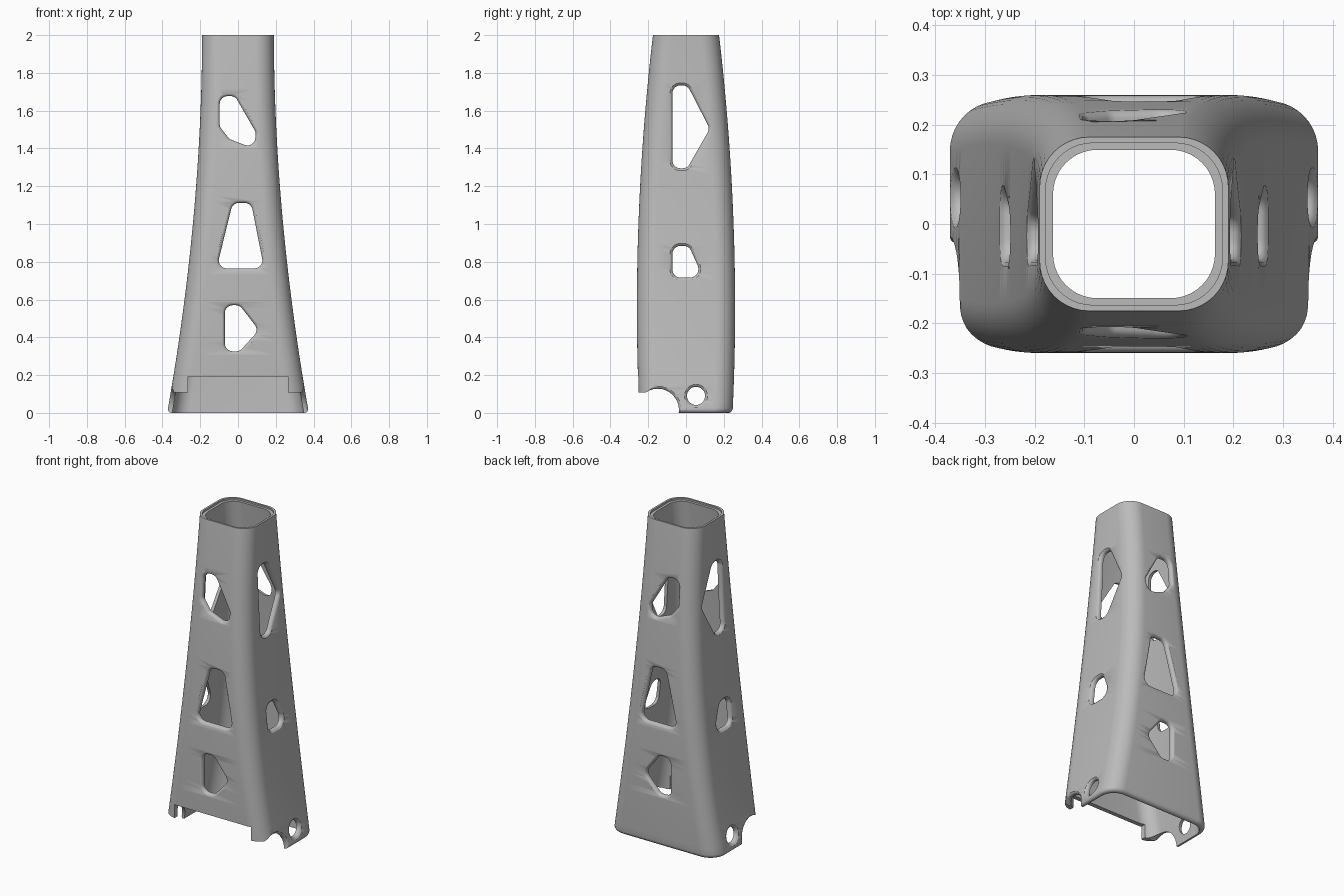
import bpy, bmesh, math

if "Cube" in bpy.data.objects:
    bpy.data.objects.remove(bpy.data.objects["Cube"])

HEIGHT, WALL, CORNER = 2.0, 0.027, 0.1


def half_x(z):
    t = min(max(1 - z / HEIGHT, 0), 1)
    return 0.19 + 0.185 * t ** 1.92


def half_y(z):
    if z < 0.55:
        return 0.26 - 0.045 * (0.55 - z) ** 2
    return 0.26 - 0.085 * ((z - 0.55) / 1.45) ** 2


def hull(centres, r, steps=8):
    """Counter-clockwise outline of a convex polygon swollen by radius r."""
    n, pts = len(centres), []
    if n == 1:
        angles = [math.tau * k / 32 for k in range(32)]
        return [(centres[0][0] + r * math.cos(a), centres[0][1] + r * math.sin(a))
                for a in angles]
    for i, (u, v) in enumerate(centres):
        pu, pv = centres[i - 1]
        nu, nv = centres[(i + 1) % n]
        a = math.atan2(v - pv, u - pu) - math.pi / 2
        b = math.atan2(nv - v, nu - u) - math.pi / 2
        turn = (b - a) % math.tau
        pts += [(u + r * math.cos(a + turn * k / steps),
                 v + r * math.sin(a + turn * k / steps)) for k in range(steps + 1)]
    return pts


def loft(name, rings, closed):
    """Bridge equal rings of points; closed joins last to first, else caps the ends."""
    bm = bmesh.new()
    loops = [[bm.verts.new(p) for p in ring] for ring in rings]
    n = len(loops[0])
    pairs = list(zip(loops, loops[1:]))
    if closed:
        pairs.append((loops[-1], loops[0]))
    else:
        bm.faces.new(loops[0])
        bm.faces.new(loops[-1])
    for a, b in pairs:
        for i in range(n):
            j = (i + 1) % n
            bm.faces.new((a[i], a[j], b[j], b[i]))
    bmesh.ops.recalc_face_normals(bm, faces=bm.faces)
    mesh = bpy.data.meshes.new(name)
    bm.to_mesh(mesh)
    bm.free()
    obj = bpy.data.objects.new(name, mesh)
    bpy.context.collection.objects.link(obj)
    return obj


def section(z, inset):
    """Rounded rectangular cross-section of the tower."""
    r = CORNER - 0.4 * inset
    cx, cy = half_x(z) - inset - r, half_y(z) - inset - r
    return [(x, y, z) for x, y in
            hull([(-cx, -cy), (cx, -cy), (cx, cy), (-cx, cy)], r, 10)]


# Hollow flared body: rounded foot, outer wall, stepped rim, inner wall
COUNT = 56
heights = [0.025 + (HEIGHT - 0.025) * k / COUNT for k in range(COUNT + 1)]
foot = [section(0.025 * (1 - math.cos(a)), 0.02 * (1 - math.sin(a)))
        for a in (0, 0.4, 0.8, 1.2)]
outer = [section(z, 0) for z in heights]
rim = [section(HEIGHT, 0.012), section(HEIGHT - 0.012, 0.012),
       section(HEIGHT - 0.012, WALL)]
inner = [section(z, WALL) for z in reversed(heights[:-1])] + [section(0, WALL)]
body = loft("tower_shell", foot + outer + rim + inner, True)


def cut(cutter):
    mod = body.modifiers.new("cut", "BOOLEAN")
    mod.operation = "DIFFERENCE"
    mod.solver = "EXACT"
    mod.object = cutter
    cutter.hide_render = True
    bpy.context.view_layer.objects.active = body
    bpy.ops.object.modifier_apply(modifier=mod.name)
    bpy.data.objects.remove(cutter)


def window(centres, r, axis):
    """Opening straight through both walls, its rim rounded at the outer skin."""
    lip = [(0.02, 0.035), (0, 0.013), (-0.004, 0.006), (-0.009, 0.002), (-0.015, 0)]
    half = half_y if axis == "y" else half_x
    rings = []
    for side, steps in ((-1, lip), (1, lip[::-1])):
        for depth, grow in steps:
            ring = []
            for u, z in hull(centres, r + grow):
                d = side * (half(z) + depth)
                ring.append((u, d, z) if axis == "y" else (d, u, z))
            rings.append(ring)
    cut(loft("window_cutter", rings, False))


def box(x0, x1, y0, y1, z0, z1):
    base = [(x0, y0), (x1, y0), (x1, y1), (x0, y1)]
    cut(loft("box_cutter", [[(x, y, z) for x, y in base] for z in (z0, z1)], False))


# Front and back windows
R = 0.042
window([(-0.055, 1.53), (-0.02, 1.485), (0.05, 1.458), (0.052, 1.475),
        (-0.04, 1.635), (-0.055, 1.635)], R, "y")
window([(-0.06, 0.807), (0.087, 0.807), (0.035, 1.07), (0.005, 1.07)], R, "y")
window([(-0.028, 0.368), (-0.01, 0.368), (0.056, 0.44),
        (-0.012, 0.528), (-0.028, 0.528)], R, "y")

# Side windows
window([(-0.03, 1.337), (-0.018, 1.337), (0.078, 1.505),
        (-0.018, 1.692), (-0.03, 1.692)], R, "x")
window([(-0.03, 0.759), (0.023, 0.759), (0.023, 0.765),
        (-0.012, 0.842), (-0.03, 0.842)], R, "x")

# Pin holes and curved notches at the foot of both sides
window([(0.053, 0.09)], 0.048, "x")
window([(-0.15, 0.015)], 0.113, "x")
box(-0.6, 0.6, -0.5, -0.15, -0.1, 0.108)

# Wide slot in the foot of the front wall
box(-0.265, 0.265, -0.5, -0.1, -0.1, 0.193)

# Plain grey finish
grey = bpy.data.materials.new("plain_grey")
grey.use_nodes = True
colour = (0.5, 0.5, 0.5, 1)
grey.diffuse_color = colour
grey.node_tree.nodes["Principled BSDF"].inputs["Base Color"].default_value = colour
body.data.materials.clear()
body.data.materials.append(grey)
for face in body.data.polygons:
    face.material_index = 0

bpy.ops.object.select_all(action="DESELECT")
body.select_set(True)
bpy.context.view_layer.objects.active = body
bpy.ops.object.shade_smooth_by_angle(angle=math.radians(35))
